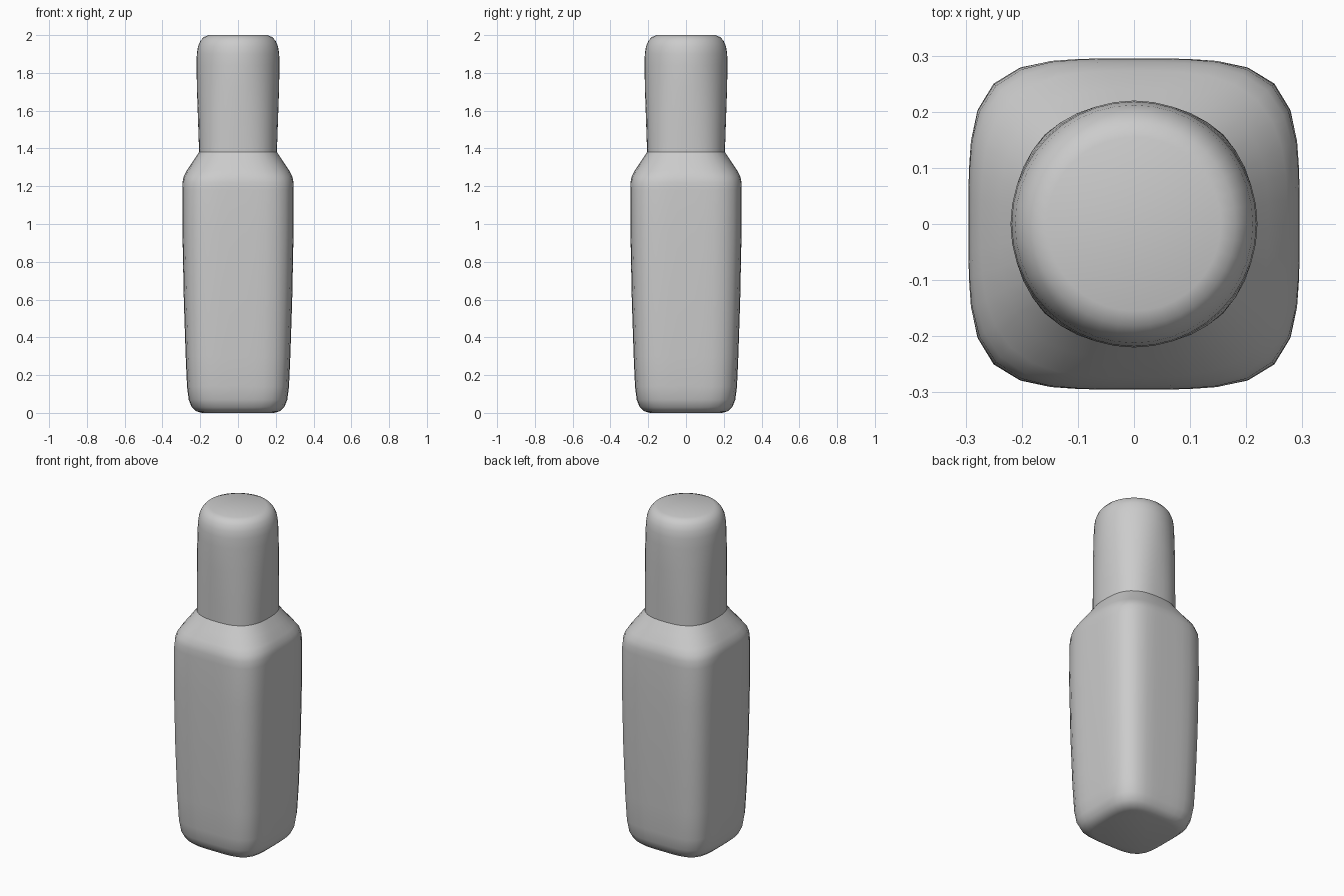
import bpy, bmesh
from math import cos, sin, pi, radians

cube = bpy.data.objects.get("Cube")
if cube:
    bpy.data.objects.remove(cube)

grey = bpy.data.materials.new("light grey")
grey.use_nodes = True
grey.diffuse_color = (0.6, 0.6, 0.6, 1)
grey.node_tree.nodes["Principled BSDF"].inputs["Base Color"].default_value = (0.6, 0.6, 0.6, 1)

SIDES = 40


def section(bm, z, half, power):
    """Ring between a circle (power 2) and a rounded square."""
    ring = []
    for i in range(SIDES):
        a = 2 * pi * i / SIDES
        c, s = cos(a), sin(a)
        r = half / (abs(c) ** power + abs(s) ** power) ** (1 / power)
        ring.append(bm.verts.new((r * c, r * s, z)))
    return ring


def loft(name, sections):
    bm = bmesh.new()
    rings = [section(bm, *s) for s in sections]
    for low, high in zip(rings, rings[1:]):
        for i in range(SIDES):
            j = (i + 1) % SIDES
            bm.faces.new((low[i], low[j], high[j], high[i]))
    bm.faces.new(rings[0][::-1])
    bm.faces.new(rings[-1])
    mesh = bpy.data.meshes.new(name)
    bm.to_mesh(mesh)
    bm.free()
    mesh.materials.append(grey)
    obj = bpy.data.objects.new(name, mesh)
    bpy.context.collection.objects.link(obj)
    bpy.ops.object.select_all(action="DESELECT")
    obj.select_set(True)
    bpy.context.view_layer.objects.active = obj
    bpy.ops.object.shade_smooth_by_angle(angle=radians(40))
    return obj


# Rounded square body, tapering in at the shoulder (height, half width, squareness)
loft("bottle_body", [
    (0.0, 0.19, 4), (0.008, 0.22, 4), (0.03, 0.245, 4), (0.07, 0.261, 4.2),
    (0.14, 0.27, 4.4), (0.3, 0.277, 4.5), (0.6, 0.287, 4.4), (0.95, 0.294, 4.3),
    (1.18, 0.295, 4.1), (1.22, 0.294, 3.9), (1.25, 0.288, 3.6), (1.28, 0.273, 3.2),
    (1.33, 0.24, 2.8), (1.385, 0.203, 2.7)])

# Round cap, slightly squared at its lower rim
loft("bottle_cap", [
    (1.38, 0.206, 2.7), (1.5, 0.21, 2.5), (1.7, 0.217, 2.2), (1.84, 0.22, 2),
    (1.9, 0.218, 2), (1.94, 0.212, 2), (1.97, 0.199, 2), (1.99, 0.181, 2),
    (2.0, 0.155, 2)])
